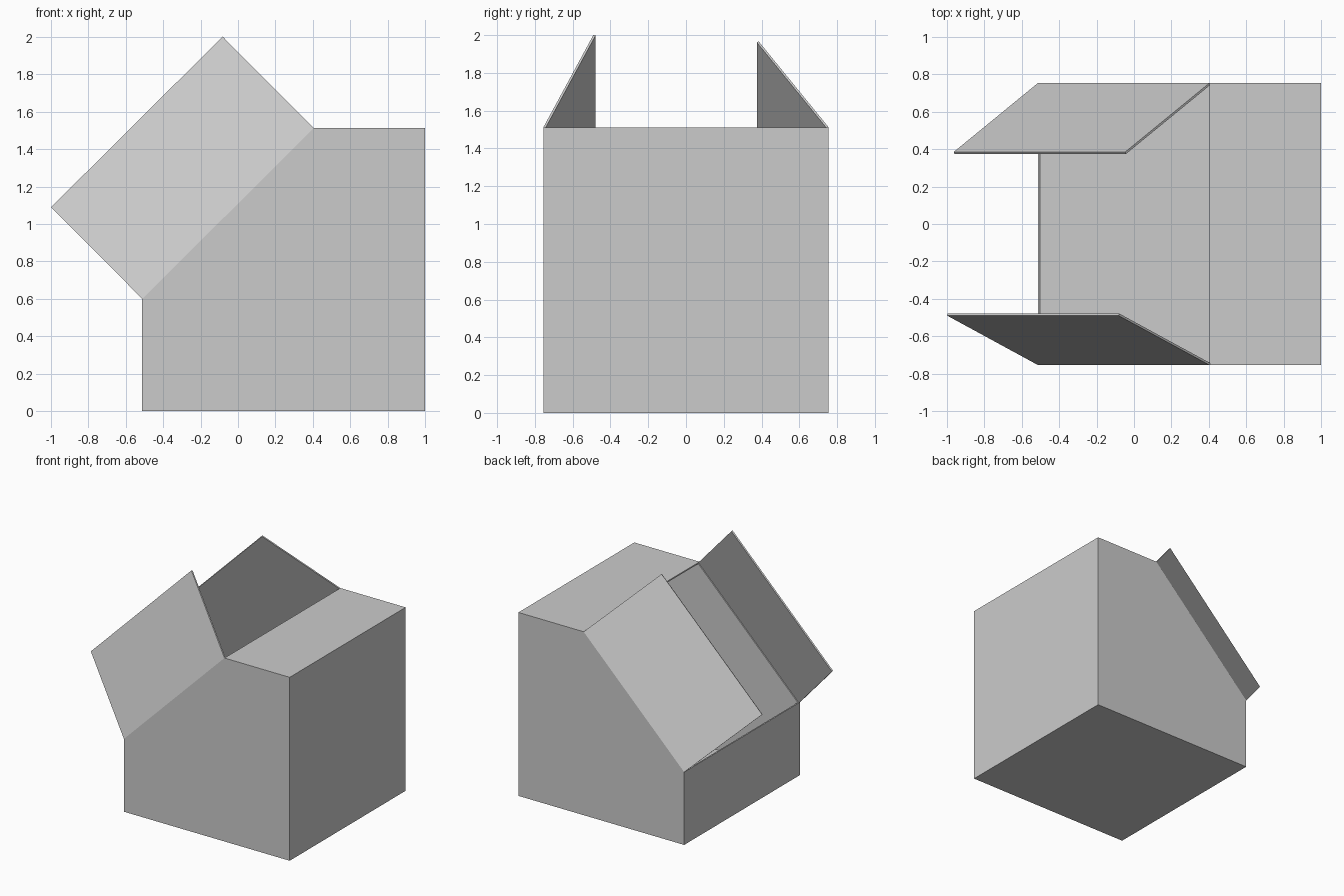
import bpy, bmesh, math
from mathutils import Vector

cube = bpy.data.objects.get("Cube")
if cube:
    bpy.data.objects.remove(cube, do_unlink=True)

HALF = 0.755       # half depth of the box
WALL = 0.012       # sheet thickness
LOW = Vector((-0.512, 0, 0.6))    # lower end of the sloped opening
HIGH = Vector((0.405, 0, 1.512))  # upper end of the sloped opening

card = bpy.data.materials.new("plain grey card")
card.use_nodes = True
grey = (0.6, 0.6, 0.6, 1)
card.diffuse_color = grey
card.node_tree.nodes["Principled BSDF"].inputs["Base Color"].default_value = grey


def sheet_object(name, bm):
    """Turn an open surface into a thin sheet, thickened inward."""
    mesh = bpy.data.meshes.new(name)
    bm.to_mesh(mesh)
    bm.free()
    mesh.materials.append(card)
    obj = bpy.data.objects.new(name, mesh)
    bpy.context.collection.objects.link(obj)
    mod = obj.modifiers.new("thickness", 'SOLIDIFY')
    mod.thickness = WALL
    mod.offset = -1
    mod.use_even_offset = True


# Hollow box: side profile extruded through the depth, slope left open
bm = bmesh.new()
profile = [(LOW.x, 0), (1, 0), (1, HIGH.z), (HIGH.x, HIGH.z), (LOW.x, LOW.z)]
side = bm.faces.new([bm.verts.new((x, -HALF, z)) for x, z in profile])
ext = bmesh.ops.extrude_face_region(bm, geom=[side], use_keep_orig=True)
moved = [g for g in ext["geom"] if isinstance(g, bmesh.types.BMVert)]
bmesh.ops.translate(bm, verts=moved, vec=(0, 2 * HALF, 0))
bmesh.ops.recalc_face_normals(bm, faces=bm.faces[:])
opening = [f for f in bm.faces if f.normal.x < -0.3 and f.normal.z > 0.3]
bmesh.ops.delete(bm, geom=opening, context='FACES')
sheet_object("box_body", bm)


# Lid flaps hinged on the sloped edges, each leaning inward
def flap(name, sign, length, lean):
    run = (HIGH - LOW).normalized()
    up = Vector((-run.z, 0, run.x))
    reach = up * length * math.cos(lean)
    reach.y = -sign * length * math.sin(lean)
    base = Vector((0, sign * HALF, 0))
    bm = bmesh.new()
    corners = (LOW, HIGH, HIGH + reach, LOW + reach)
    face = bm.faces.new([bm.verts.new(c + base) for c in corners])
    face.normal_update()
    if face.normal.y * sign < 0:
        face.normal_flip()
    sheet_object(name, bm)


flap("front_flap", -1, 0.74, math.radians(21))
flap("back_flap", 1, 0.74, math.radians(30))
